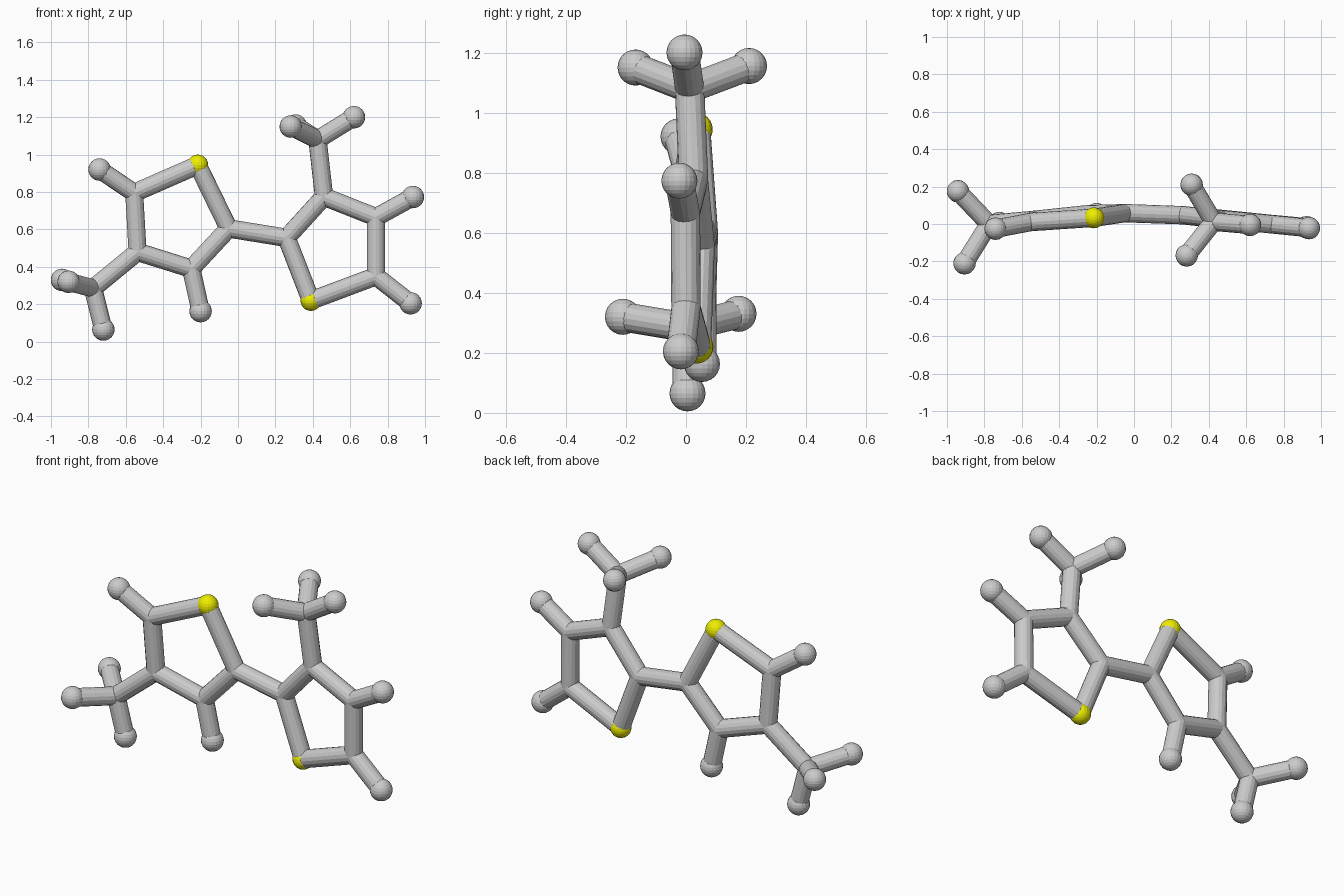
import bpy
from mathutils import Vector

if "Cube" in bpy.data.objects:
    bpy.data.objects.remove(bpy.data.objects["Cube"])

BOND_R, SULFUR_R, HYDROGEN_R = 0.049, 0.056, 0.06

yellow = bpy.data.materials.new("yellow")
yellow.diffuse_color = (0.85, 0.85, 0.0, 1)
yellow.use_nodes = True
yellow.node_tree.nodes["Principled BSDF"].inputs["Base Color"].default_value = yellow.diffuse_color

# Atom centres: ring and methyl carbons (C), sulfurs (S), hydrogens (H)
atoms = {
    "S_left": (-0.215, 0.033, 0.944),
    "C_left_a": (-0.05, 0.058, 0.605),
    "C_left_b": (-0.25, 0.052, 0.39),
    "C_left_c": (-0.537, 0.022, 0.48),
    "C_left_d": (-0.555, 0.01, 0.795),
    "C_left_methyl": (-0.775, 0.0, 0.285),
    "H_left_b": (-0.20, 0.053, 0.163),
    "H_left_d": (-0.74, -0.025, 0.92),
    "H_left_methyl_low": (-0.72, 0.005, 0.065),
    "H_left_methyl_back": (-0.941, 0.175, 0.33),
    "H_left_methyl_front": (-0.906, -0.21, 0.32),
    "S_right": (0.39, 0.035, 0.22),
    "C_right_a": (0.26, 0.047, 0.555),
    "C_right_b": (0.46, 0.025, 0.775),
    "C_right_c": (0.738, -0.002, 0.665),
    "C_right_d": (0.738, 0.0, 0.35),
    "C_right_methyl": (0.425, 0.012, 1.08),
    "H_right_c": (0.935, -0.022, 0.773),
    "H_right_d": (0.923, -0.017, 0.205),
    "H_right_methyl_side": (0.62, -0.005, 1.20),
    "H_right_methyl_back": (0.308, 0.21, 1.155),
    "H_right_methyl_front": (0.282, -0.168, 1.15),
}

# Bonds for each ring with its methyl group, plus the link between rings
bonds = [("C_left_a", "C_right_a")]
for side, methyl_at, free, tips in (
        ("left", "c", ("b", "d"), ("low", "back", "front")),
        ("right", "b", ("c", "d"), ("side", "back", "front"))):
    ring = [f"S_{side}"] + [f"C_{side}_{k}" for k in "abcd"]
    bonds += list(zip(ring, ring[1:] + ring[:1]))
    bonds += [(f"C_{side}_{k}", f"H_{side}_{k}") for k in free]
    bonds.append((f"C_{side}_{methyl_at}", f"C_{side}_methyl"))
    bonds += [(f"C_{side}_methyl", f"H_{side}_methyl_{t}") for t in tips]

# Atom spheres
kinds = {"C": ("carbon", BOND_R), "S": ("sulfur", SULFUR_R), "H": ("hydrogen", HYDROGEN_R)}
for key, pos in atoms.items():
    word, radius = kinds[key[0]]
    bpy.ops.mesh.primitive_uv_sphere_add(segments=20, ring_count=12, radius=radius, location=pos)
    ob = bpy.context.object
    ob.name = word + key[1:]
    if word == "sulfur":
        ob.data.materials.append(yellow)

# Bond sticks
for a, b in bonds:
    p, q = Vector(atoms[a]), Vector(atoms[b])
    bpy.ops.mesh.primitive_cylinder_add(vertices=16, radius=BOND_R, depth=(q - p).length,
                                        end_fill_type='NOTHING', location=(p + q) / 2)
    ob = bpy.context.object
    ob.name = f"bond_{a}_to_{b}".lower()
    ob.rotation_euler = (q - p).to_track_quat('Z', 'Y').to_euler()
